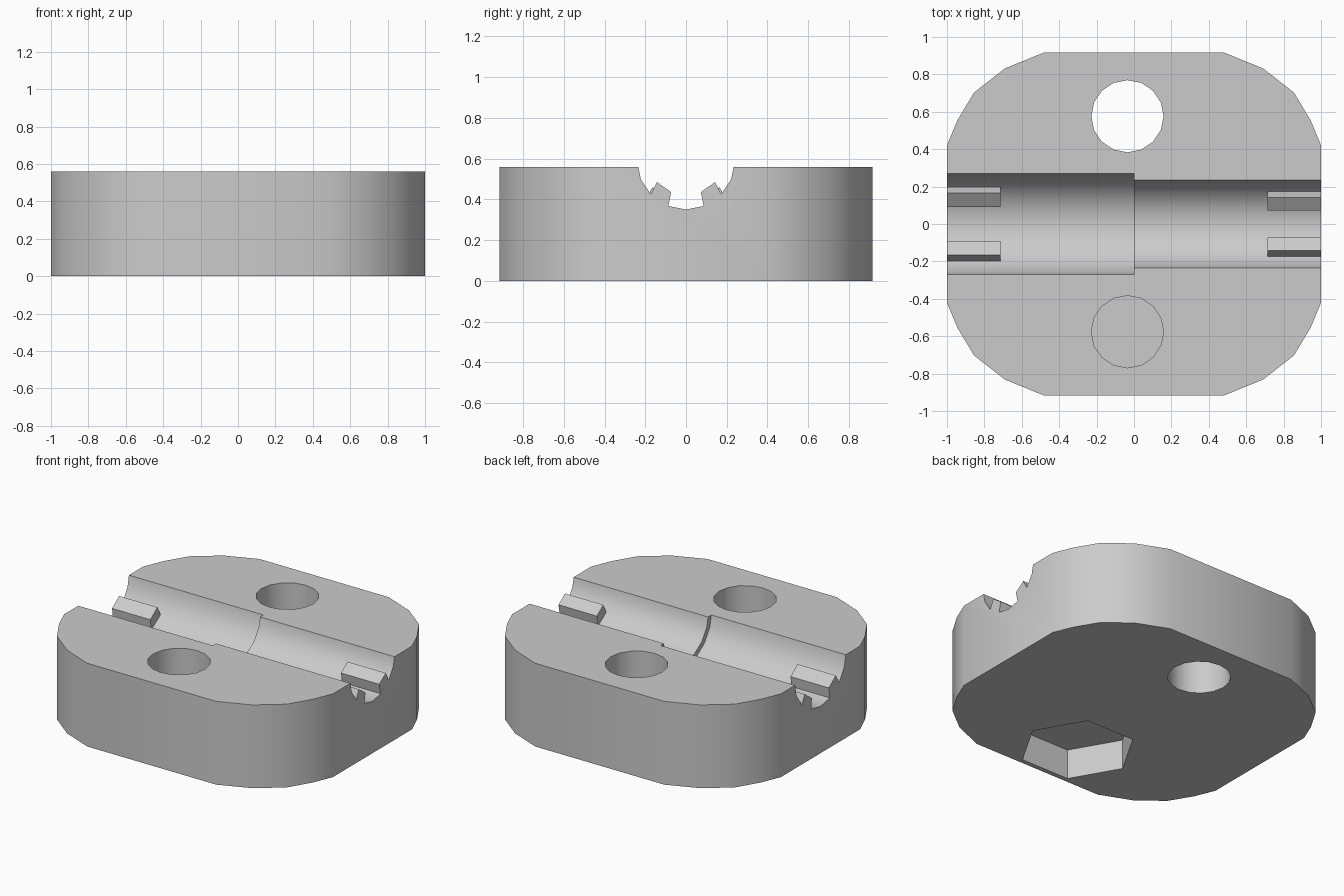
import bpy, bmesh, math
from mathutils import Vector

if "Cube" in bpy.data.objects:
    bpy.data.objects.remove(bpy.data.objects["Cube"], do_unlink=True)

grey = bpy.data.materials.new("light_grey")
grey.use_nodes = True
colour = (0.6, 0.6, 0.6, 1)
grey.diffuse_color = colour
grey.node_tree.nodes["Principled BSDF"].inputs["Base Color"].default_value = colour


def prism(name, outline, axis, start, end):
    """Extrude a closed outline along z (outline in x, y) or x (outline in y, z)."""
    def place(p, t):
        return Vector((p[0], p[1], t)) if axis == "z" else Vector((t, p[0], p[1]))
    bm = bmesh.new()
    face = bm.faces.new([bm.verts.new(place(p, start)) for p in outline])
    extruded = bmesh.ops.extrude_face_region(bm, geom=[face])
    moved = [g for g in extruded["geom"] if isinstance(g, bmesh.types.BMVert)]
    offset = place((0, 0), end - start)
    bmesh.ops.translate(bm, verts=moved, vec=offset)
    bmesh.ops.recalc_face_normals(bm, faces=bm.faces)
    mesh = bpy.data.meshes.new(name)
    bm.to_mesh(mesh)
    bm.free()
    mesh.materials.append(grey)
    obj = bpy.data.objects.new(name, mesh)
    bpy.context.collection.objects.link(obj)
    return obj


def ring(centre, radius, sides):
    steps = [2 * math.pi * i / sides for i in range(sides)]
    return [(centre[0] + radius * math.cos(a), centre[1] + radius * math.sin(a))
            for a in steps]


def activate(obj):
    bpy.ops.object.select_all(action="DESELECT")
    obj.select_set(True)
    bpy.context.view_layer.objects.active = obj


def cut(target, cutter):
    cutter.hide_render = True
    mod = target.modifiers.new("cut", "BOOLEAN")
    mod.operation = "DIFFERENCE"
    mod.solver = "EXACT"
    mod.object = cutter
    activate(target)
    bpy.ops.object.modifier_apply(modifier=mod.name)
    bpy.data.objects.remove(cutter, do_unlink=True)


# Block with rounded corners, one quarter mirrored round
height = 0.56
corner = [(1, 0.42), (0.945, 0.553), (0.855, 0.703), (0.69, 0.832), (0.48, 0.917)]
outline = corner + [(-x, y) for x, y in reversed(corner)]
outline += [(-x, -y) for x, y in outline]
block = prism("clamp_block", outline, "z", 0, height)

# Stepped cable groove, wider on one half
groove_centre = (0, 0.59)
cut(block, prism("wide_groove", ring(groove_centre, 0.275, 16), "x", -1.2, 0))
cut(block, prism("narrow_groove", ring(groove_centre, 0.24, 16), "x", -0.1, 1.2))

# Through hole at the back; blind hole and nut pocket at the front
hole_x, hole_y = -0.035, 0.576
cut(block, prism("bolt_hole", ring((hole_x, hole_y), 0.193, 16), "z", -0.2, 0.8))
cut(block, prism("blind_hole", ring((hole_x, -hole_y), 0.193, 16), "z", 0.23, 0.8))
cut(block, prism("nut_pocket", ring((hole_x, -hole_y), 0.357, 6), "z", -0.2, 0.2))

activate(block)
bpy.ops.object.shade_smooth_by_angle(angle=math.radians(30))

# Gripping teeth at both ends of the groove, mirrored front to back
narrow_tooth = [(0.073, 0.436), (0.143, 0.485), (0.175, 0.42), (0.15, 0.36), (0.088, 0.36)]
wide_tooth = [(0.09, 0.405), (0.165, 0.46), (0.2, 0.395), (0.17, 0.33), (0.1, 0.32)]
for label, profile, start, end in (("right", wide_tooth, -1, -0.715),
                                   ("left", narrow_tooth, 0.715, 1)):
    for place, side in (("back", 1), ("front", -1)):
        prism(f"{label}_{place}_tooth", [(side * y, z) for y, z in profile],
              "x", start, end)
